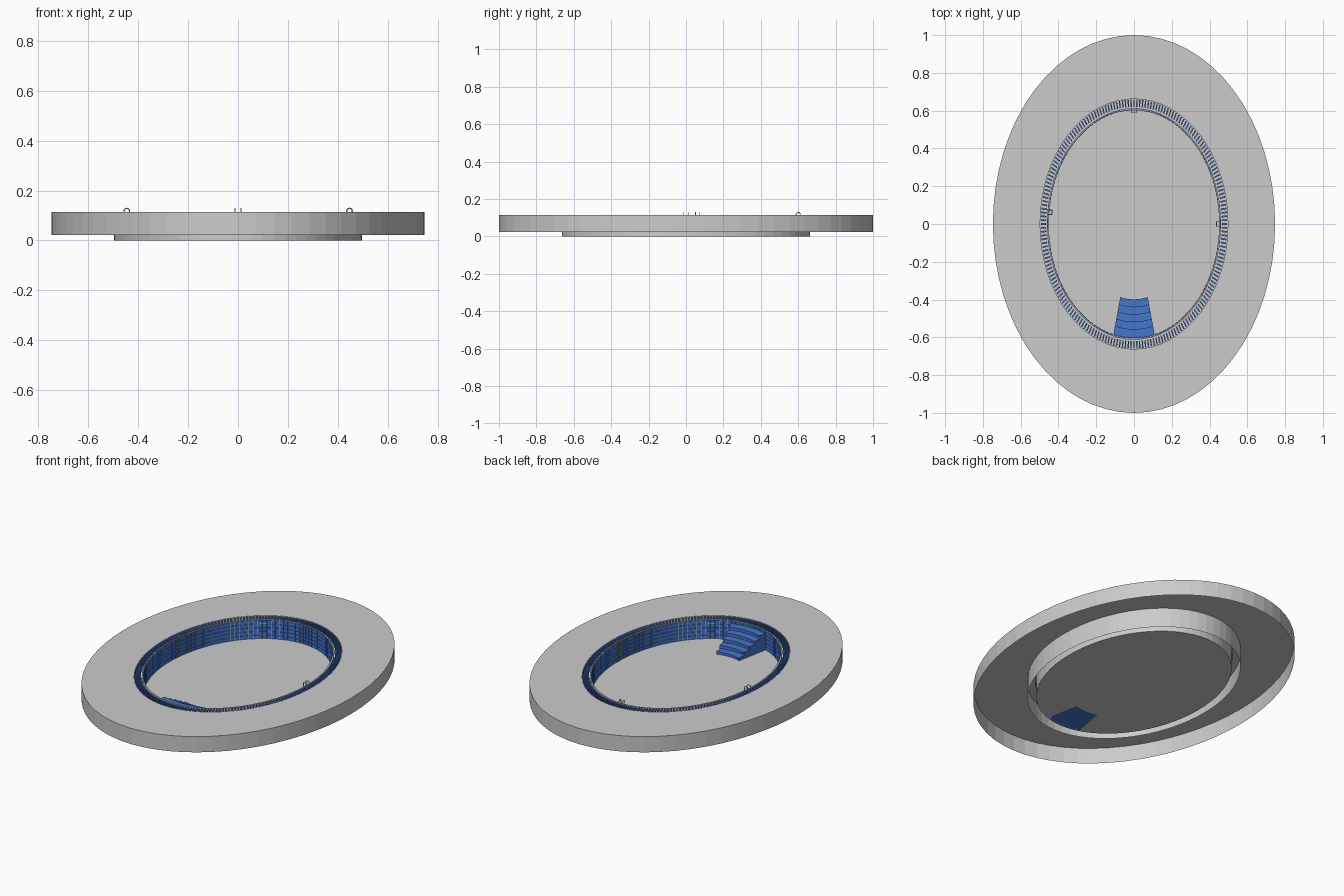
import bpy, bmesh
from math import sin, cos, pi, radians

if "Cube" in bpy.data.objects:
    bpy.data.objects.remove(bpy.data.objects["Cube"])

SEG = 64
TOP = 0.115
A, B = 0.455, 0.607        # inner pool ellipse
GA, GB = 0.497, 0.662      # outer gutter ellipse

blue = bpy.data.materials.new("pool_blue")
blue.diffuse_color = (0.06, 0.18, 0.6, 1)
blue.use_nodes = True
blue.node_tree.nodes["Principled BSDF"].inputs["Base Color"].default_value = blue.diffuse_color


def finish(bm, name, mat=None):
    bmesh.ops.recalc_face_normals(bm, faces=bm.faces)
    me = bpy.data.meshes.new(name)
    bm.to_mesh(me)
    bm.free()
    ob = bpy.data.objects.new(name, me)
    bpy.context.collection.objects.link(ob)
    if mat:
        me.materials.append(mat)
    return ob


def ring(bm, a, b, z, n=SEG):
    return [bm.verts.new((a * cos(2 * pi * i / n), b * sin(2 * pi * i / n), z)) for i in range(n)]


def lathe(name, profile, cap=False, mat=None):
    """Sweep (a, b, z) profile points round the oval."""
    bm = bmesh.new()
    rings = [ring(bm, *p) for p in profile]
    for r, s in zip(rings, rings[1:]):
        for i in range(SEG):
            j = (i + 1) % SEG
            bm.faces.new((r[i], r[j], s[j], s[i]))
    if cap:
        bm.faces.new(rings[-1])
    return finish(bm, name, mat)


def block(bm, t0, t1, s0, s1, z0, z1, a=A, b=B, cuts=1):
    """Curved block between two angles, two ellipse scales and two heights."""
    cols = []
    for k in range(cuts + 1):
        t = t0 + (t1 - t0) * k / cuts
        cols.append([bm.verts.new((a * s * cos(t), b * s * sin(t), z))
                     for s, z in ((s0, z0), (s1, z0), (s1, z1), (s0, z1))])
    for p, q in zip(cols, cols[1:]):
        for i in range(4):
            j = (i + 1) % 4
            bm.faces.new((p[i], p[j], q[j], q[i]))
    bm.faces.new(cols[0])
    bm.faces.new(cols[-1][::-1])


# deck: open-bottomed top sheet with outer skirt
lathe("deck", [(GA, GB, TOP), (0.747, 1.0, TOP), (0.747, 1.0, 0.022)])

# gutter outer wall, gutter bed
lathe("gutter_wall", [(GA, GB, TOP), (GA, GB, 0.0)])
lathe("gutter_bed", [(GA, GB, 0.095), (A + 0.006, B + 0.006, 0.095)])

# pool basin: lip, wall and floor
lathe("pool_basin", [(A + 0.006, B + 0.006, 0.095), (A + 0.006, B + 0.006, TOP),
                     (A, B, TOP), (A, B, 0.002)], cap=True)

# overflow grate slats
bm = bmesh.new()
N = 200
for i in range(N):
    t = 2 * pi * i / N
    h = 0.42 * pi / N
    block(bm, t - h, t + h, 1.022, 1.085, TOP - 0.008, TOP)
finish(bm, "grate_slats", blue)

# wall tiles
bm = bmesh.new()
COLS, ROWS = 128, 5
for i in range(COLS):
    for r in range(ROWS):
        t0, h = 2 * pi * i / COLS, 2 * pi / COLS
        z0, dz = 0.003, (TOP - 0.005) / ROWS
        block(bm, t0 + 0.04 * h, t0 + 0.96 * h, 0.991, 0.9975,
              z0 + dz * r + 0.001, z0 + dz * (r + 1) - 0.001)
finish(bm, "wall_tiles", blue)

# entry steps: solid risers with overhanging treads
bm = bmesh.new()
STEPS = 5
half = radians(14)
for k in range(STEPS):
    s0 = 0.665 + 0.065 * k
    z = 0.02 * (k + 1)
    m = -pi / 2
    block(bm, m - half, m + half, s0, s0 + 0.065, 0.002, z - 0.005, cuts=8)
    block(bm, m - half, m + half, s0 - 0.008, s0 + 0.065, z - 0.005, z, cuts=8)
finish(bm, "entry_steps", blue)


def tube(name, paths, radius):
    cu = bpy.data.curves.new(name, "CURVE")
    cu.dimensions = "3D"
    cu.bevel_depth = radius
    cu.bevel_resolution = 1
    cu.use_fill_caps = True
    for pts in paths:
        sp = cu.splines.new("POLY")
        sp.points.add(len(pts) - 1)
        for p, co in zip(sp.points, pts):
            p.co = (*co, 1)
    ob = bpy.data.objects.new(name, cu)
    bpy.context.collection.objects.link(ob)
    return ob


# ladders: hooped handrails and rungs, local +x pointing to the wall
def ladder(name, x, y, angle):
    r, w = 0.011, 0.012
    paths = []
    for s in (-w, w):
        arch = [(-r * cos(pi * k / 8), s, 0.118 + r * sin(pi * k / 8)) for k in range(9)]
        paths.append([(-r, s, 0.015)] + arch + [(r, s, TOP - 0.003)])
    for k in range(4):
        z = 0.025 + 0.022 * k
        paths.append([(-r, -w, z), (-r, w, z)])
    ob = tube(name, paths, 0.0025)
    ob.location = (x, y, 0)
    ob.rotation_euler.z = angle


ladder("ladder_right", 0.447, 0.0, 0)
ladder("ladder_left", -0.446, 0.062, pi)
ladder("ladder_back", 0.0, 0.6, pi / 2)
